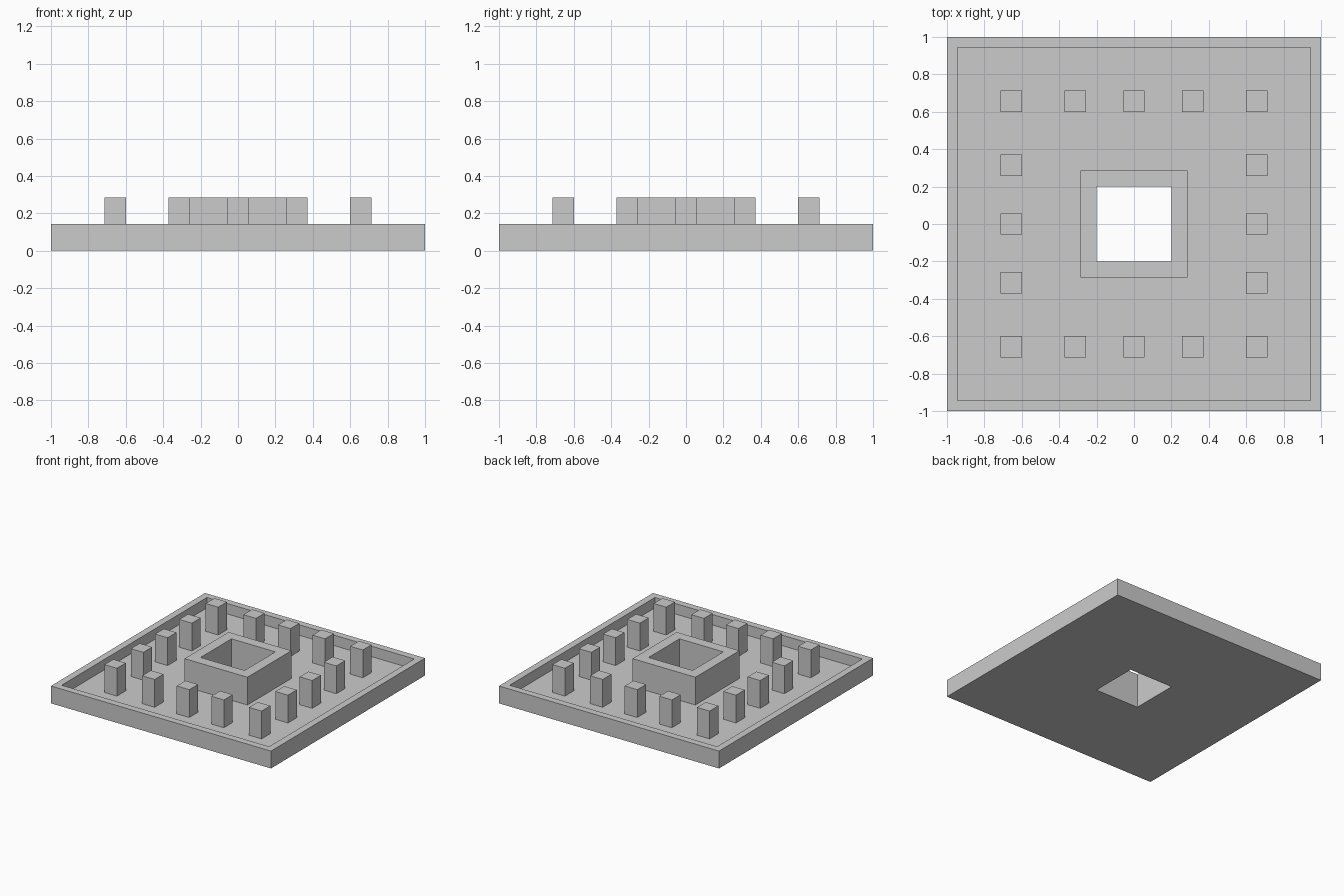
import bpy, bmesh

if "Cube" in bpy.data.objects:
    bpy.data.objects.remove(bpy.data.objects["Cube"])

U = 2 / 70            # module: the base is 70 modules wide
FLOOR, RIM, TOP = 2 * U, 5 * U, 10 * U


def finish(bm, name):
    bmesh.ops.recalc_face_normals(bm, faces=bm.faces)
    mesh = bpy.data.meshes.new(name)
    bm.to_mesh(mesh)
    bm.free()
    obj = bpy.data.objects.new(name, mesh)
    bpy.context.collection.objects.link(obj)
    return obj


def square_sweep(name, profile):
    """Sweep a closed (half-width, z) profile around a square."""
    bm = bmesh.new()
    corners = [(-1, -1), (1, -1), (1, 1), (-1, 1)]
    loops = [[bm.verts.new((sx * r, sy * r, z)) for r, z in profile]
             for sx, sy in corners]
    n = len(profile)
    for i in range(4):
        a, b = loops[i], loops[(i + 1) % 4]
        for j in range(n):
            k = (j + 1) % n
            bm.faces.new((a[j], b[j], b[k], a[k]))
    return finish(bm, name)


def box(name, x, y, width, z0, z1):
    bm = bmesh.new()
    bmesh.ops.create_cube(bm, size=1)
    bmesh.ops.scale(bm, vec=(width, width, z1 - z0), verts=bm.verts)
    obj = finish(bm, name)
    obj.location = (x, y, (z0 + z1) / 2)
    return obj


# Tray: outer rim, sunken floor and raised collar around the square hole
square_sweep("tray", [
    (7 * U, 0), (1, 0), (1, RIM), (33 * U, RIM), (33 * U, FLOOR),
    (10 * U, FLOOR), (10 * U, TOP), (7 * U, TOP)])

# Posts: five along each side of a square, sharing the corners
steps = [-23 * U, -11 * U, 0, 11 * U, 23 * U]
for i, x in enumerate(steps):
    for j, y in enumerate(steps):
        if i in (0, 4) or j in (0, 4):
            box(f"post_{i}_{j}", x, y, 4 * U, FLOOR, TOP)
